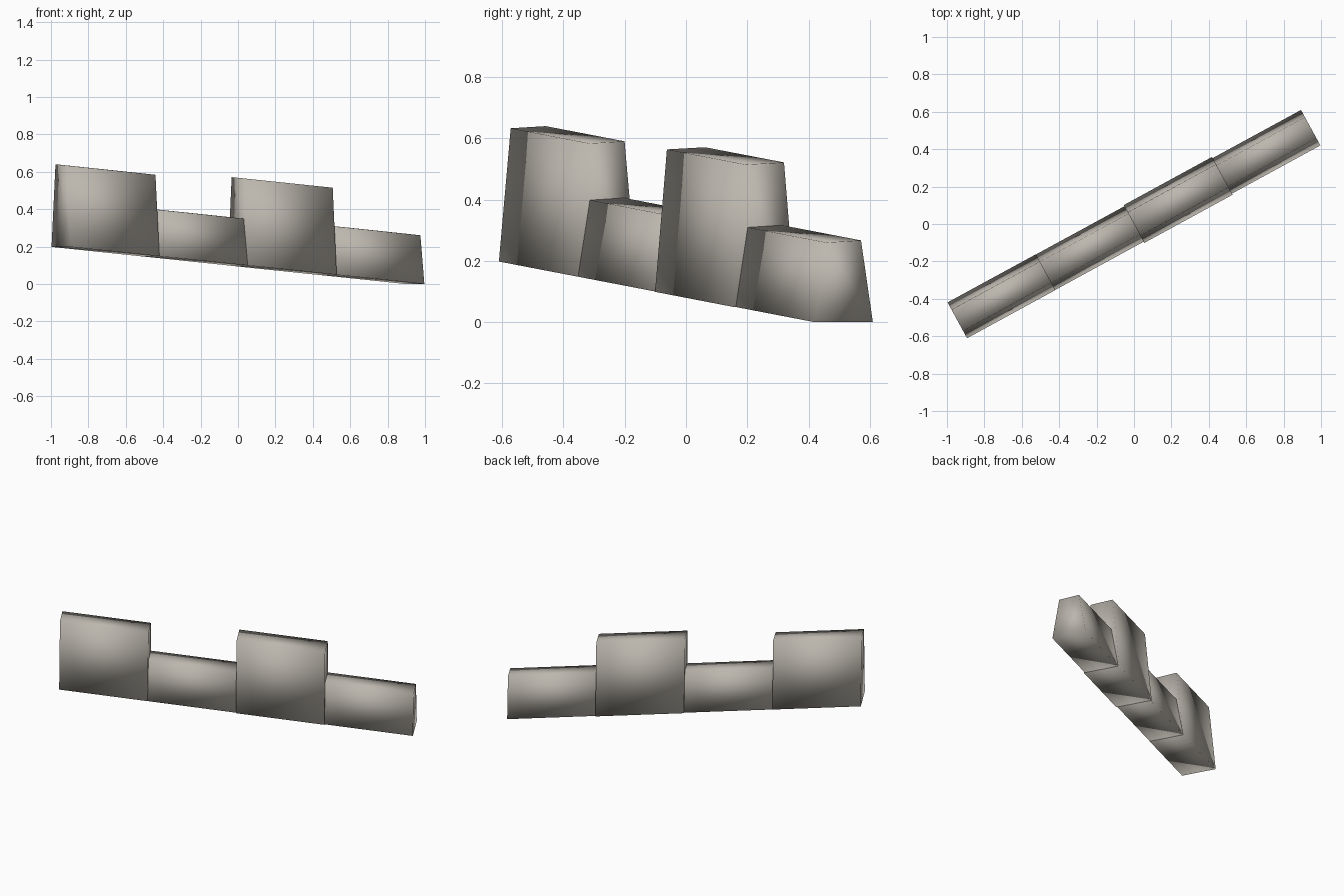
import bpy, bmesh, math

cube = bpy.data.objects.get("Cube")
if cube:
    bpy.data.objects.remove(cube, do_unlink=True)

stone = bpy.data.materials.new("warm_grey_stone")
stone.use_nodes = True
colour = (0.50, 0.47, 0.42, 1)
stone.diffuse_color = colour
stone.node_tree.nodes["Principled BSDF"].inputs["Base Color"].default_value = colour

YAW = math.radians(28.6)
HALF_LENGTH = 1.076
TAPER = 0.044       # inset of each long side at the top
BACK_RISE = 0.007   # back top edge sits slightly above the front one


def ground(u):
    """Sloping underside of the wall at distance u along it."""
    return 0.099 * (1 - u / HALF_LENGTH)


def wall_block(name, start, end, height, half_width):
    """Tapered block running down the slope, shaded smooth all round."""
    bm = bmesh.new()
    bmesh.ops.create_cube(bm, size=2)
    for vert in bm.verts:
        side, top = vert.co.y, vert.co.z > 0
        u = start if vert.co.x < 0 else end
        v = side * (half_width - (TAPER if top else 0))
        z = ground(u)
        if top:
            z += height + (BACK_RISE if side > 0 else 0)
        vert.co = (u * math.cos(YAW) - v * math.sin(YAW),
                   u * math.sin(YAW) + v * math.cos(YAW), z)
    for face in bm.faces:
        face.smooth = True
    mesh = bpy.data.meshes.new(name)
    bm.to_mesh(mesh)
    bm.free()
    mesh.materials.append(stone)
    bpy.context.collection.objects.link(bpy.data.objects.new(name, mesh))


# Alternating tall merlons and low gaps, from the high end to the low end
quarter = HALF_LENGTH / 2
blocks = [
    ("upper_merlon", 0.435, 0.109),
    ("upper_gap_wall", 0.25, 0.108),
    ("lower_merlon", 0.465, 0.115),
    ("lower_gap_wall", 0.26, 0.108),
]
for i, (name, height, half_width) in enumerate(blocks):
    start = -HALF_LENGTH + i * quarter
    wall_block(name, start, start + quarter, height, half_width)
